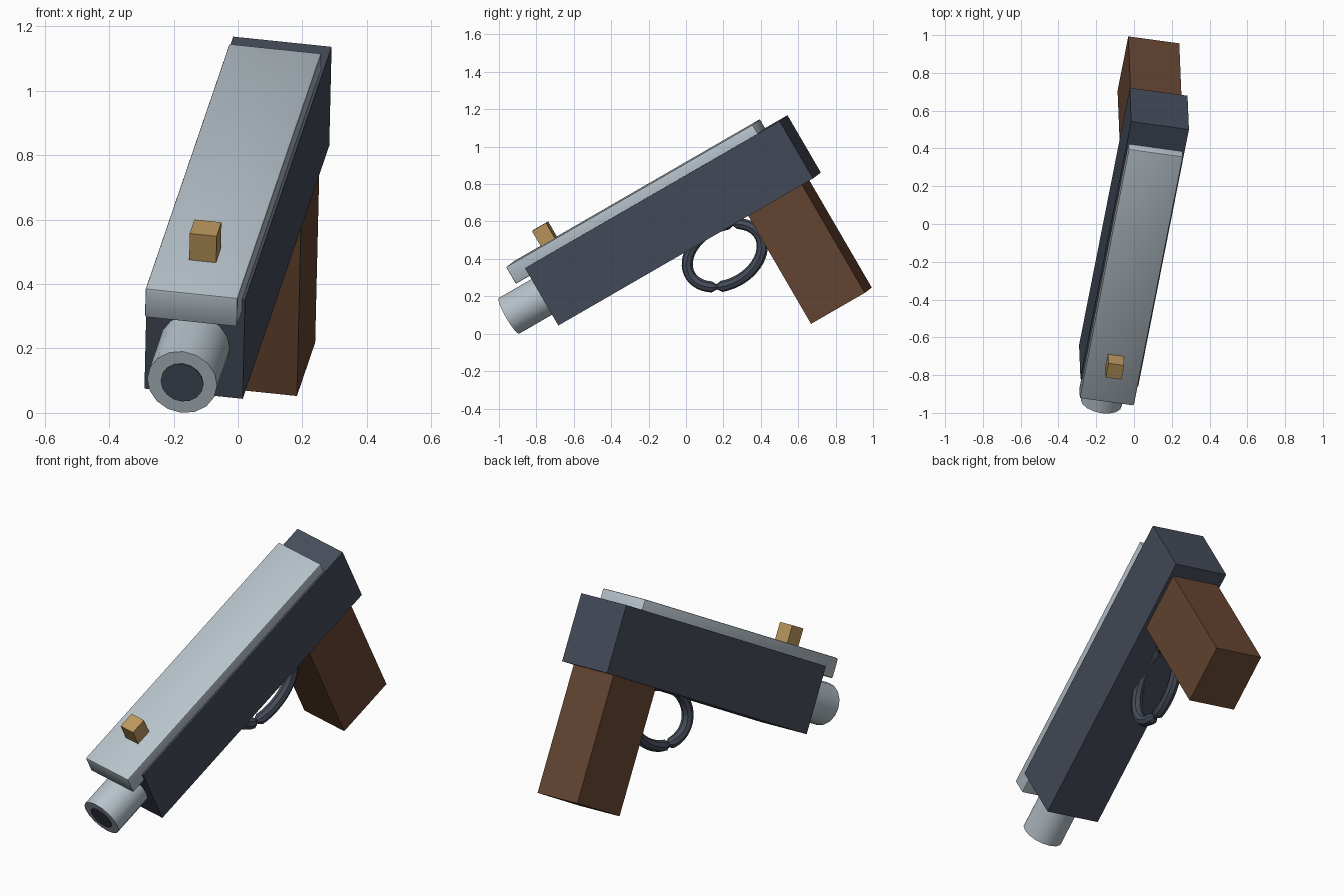
import bpy, bmesh, math
from mathutils import Matrix

if "Cube" in bpy.data.objects:
    bpy.data.objects.remove(bpy.data.objects["Cube"])

# Shared pose: every part is built around the body centre, then tilted and turned
POSE = (Matrix.Translation((0, -0.07, 0.606))
        @ Matrix.Rotation(math.radians(30), 4, 'X')
        @ Matrix.Rotation(math.radians(-9.7), 4, 'Z')
        @ Matrix.Rotation(math.radians(1.2), 4, 'Y'))


def material(name, rgb):
    m = bpy.data.materials.new(name)
    m.diffuse_color = (*rgb, 1)
    m.use_nodes = True
    m.node_tree.nodes["Principled BSDF"].inputs["Base Color"].default_value = m.diffuse_color
    return m


SLATE = material("slate", (0.060, 0.072, 0.102))
SILVER = material("silver", (0.47, 0.54, 0.59))
WOOD = material("wood", (0.135, 0.062, 0.032))
BRASS = material("brass", (0.50, 0.31, 0.11))


def finish(obj, mat):
    obj.data.materials.clear()
    obj.data.materials.append(mat)
    obj.matrix_world = POSE
    bpy.ops.object.select_all(action='DESELECT')
    obj.select_set(True)
    bpy.context.view_layer.objects.active = obj
    bpy.ops.object.shade_smooth_by_angle(angle=math.radians(35))
    return obj


def mesh_object(name, bm, mat):
    me = bpy.data.meshes.new(name)
    bm.to_mesh(me)
    bm.free()
    obj = bpy.data.objects.new(name, me)
    bpy.context.collection.objects.link(obj)
    return finish(obj, mat)


def box(name, size, centre, mat, bevel=0.0):
    bm = bmesh.new()
    bmesh.ops.create_cube(bm, size=1, matrix=Matrix.Translation(centre)
                          @ Matrix.Diagonal((*size, 1)))
    if bevel:
        bmesh.ops.bevel(bm, geom=bm.edges[:], offset=bevel, segments=2,
                        profile=0.5, affect='EDGES')
    return mesh_object(name, bm, mat)


def rod(name, radius, y0, y1, z, mat, sides=16):
    bm = bmesh.new()
    place = Matrix.Translation((0, (y0 + y1) / 2, z)) @ Matrix.Rotation(math.pi / 2, 4, 'X')
    bmesh.ops.create_cone(bm, cap_ends=True, segments=sides, radius1=radius,
                          radius2=radius, depth=y1 - y0, matrix=place)
    return mesh_object(name, bm, mat)


# Body, top slide and front sight
box("body", (0.31, 1.595, 0.355), (0, 0, 0), SLATE)
box("slide", (0.291, 1.545, 0.104), (0, -0.113, 0.181), SILVER, 0.006)
box("front_sight", (0.085, 0.088, 0.12), (0, -0.639, 0.268), BRASS)

# Barrel with a dark bore disc
rod("barrel", 0.11, -1.029, -0.70, -0.004, SILVER)
rod("bore", 0.067, -1.033, -1.025, -0.004, SLATE)

# Grip
box("grip", (0.274, 0.337, 0.676), (0, 0.557, -0.508), WOOD)

# Oval trigger guard, pinched at two opposite points
N = 48
curve = bpy.data.curves.new("trigger_guard", 'CURVE')
curve.dimensions = '3D'
curve.bevel_depth = 0.03
curve.bevel_resolution = 2
spline = curve.splines.new('POLY')
spline.points.add(N - 1)
spline.use_cyclic_u = True
for i, p in enumerate(spline.points):
    t = math.radians(55) + 2 * math.pi * i / N
    p.co = (0, 0.148 + 0.217 * math.cos(t), -0.30 + 0.153 * math.sin(t), 1)
    p.radius = 0.45 if i % (N // 2) == 0 else 1.0
guard = bpy.data.objects.new("trigger_guard", curve)
bpy.context.collection.objects.link(guard)
bpy.ops.object.select_all(action='DESELECT')
guard.select_set(True)
bpy.context.view_layer.objects.active = guard
bpy.ops.object.convert(target='MESH')
finish(bpy.context.view_layer.objects.active, SLATE)
